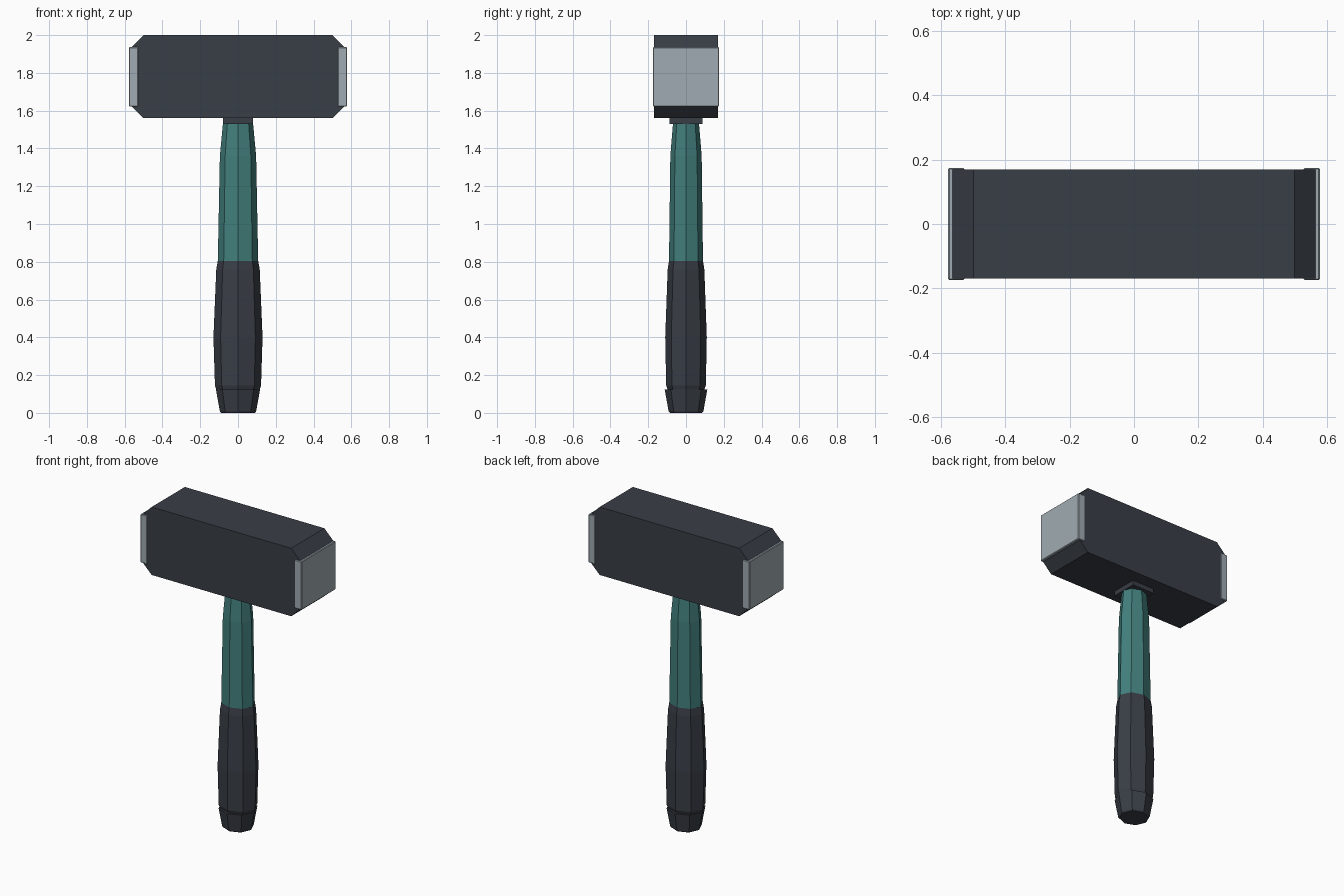
import bpy, bmesh
from math import cos, sin, pi

default_cube = bpy.data.objects.get("Cube")
if default_cube:
    bpy.data.objects.remove(default_cube)


def srgb(*rgb):
    return [((c / 255 + 0.055) / 1.055) ** 2.4 for c in rgb] + [1]


def material(name, colour):
    mat = bpy.data.materials.new(name)
    mat.use_nodes = True
    mat.diffuse_color = colour
    mat.node_tree.nodes["Principled BSDF"].inputs["Base Color"].default_value = colour
    return mat


dark = material("dark slate", srgb(57, 62, 70))
teal = material("teal", srgb(66, 127, 124))
steel = material("pale steel", srgb(160, 171, 178))


def finish(name, bm, mat):
    bmesh.ops.recalc_face_normals(bm, faces=bm.faces)
    mesh = bpy.data.meshes.new(name)
    bm.to_mesh(mesh)
    bm.free()
    mesh.materials.append(mat)
    obj = bpy.data.objects.new(name, mesh)
    bpy.context.collection.objects.link(obj)
    return obj


def loft(name, rings, mat):
    """Octagonal solid through rings of (z, half width, half depth)."""
    bm = bmesh.new()
    loops = [[bm.verts.new((rx * cos(i * pi / 4), ry * sin(i * pi / 4), z))
              for i in range(8)] for z, rx, ry in rings]
    for low, high in zip(loops, loops[1:]):
        for i in range(8):
            j = (i + 1) % 8
            bm.faces.new((low[i], low[j], high[j], high[i]))
    bm.faces.new(loops[0])
    bm.faces.new(loops[-1])
    return finish(name, bm, mat)


def box(name, low, high, mat, bevel=0):
    bm = bmesh.new()
    bmesh.ops.create_cube(bm, size=1)
    for v in bm.verts:
        v.co = [a if c < 0 else b for c, a, b in zip(v.co, low, high)]
    obj = finish(name, bm, mat)
    if bevel:
        mod = obj.modifiers.new("edge bevel", "BEVEL")
        mod.width = bevel
        mod.segments = 1
    return obj


# Handle
loft("pommel", [(0, .09, .085), (.008, .096, .092), (.125, .117, .113)], dark)
loft("grip", [(.11, .11, .092), (.145, .122, .105), (.4, .13, .11),
              (.76, .115, .097), (.805, .107, .09)], dark)
loft("shaft", [(.8, .107, .09), (1.36, .096, .083), (1.53, .08, .069)], teal)
box("collar", (-.08, -.087, 1.53), (.08, .087, 1.57), dark)

# Head: chamfered block
bm = bmesh.new()
quarter = [(.565, .155), (.5, .22)]
outline = (quarter + [(-x, z) for x, z in reversed(quarter)]
           + [(-x, -z) for x, z in quarter]
           + [(x, -z) for x, z in reversed(quarter)])
front = bm.faces.new([bm.verts.new((x, -.17, 1.78 + z)) for x, z in outline])
extruded = bmesh.ops.extrude_face_region(bm, geom=[front])["geom"]
bmesh.ops.translate(bm, vec=(0, .34, 0),
                    verts=[v for v in extruded if isinstance(v, bmesh.types.BMVert)])
finish("head", bm, dark)

# Striking faces
for side, low, high in (("left", .528, .578), ("right", -.578, -.528)):
    box(side + "_striking_face", (low, -.175, 1.622), (high, .175, 1.936), steel, .004)
